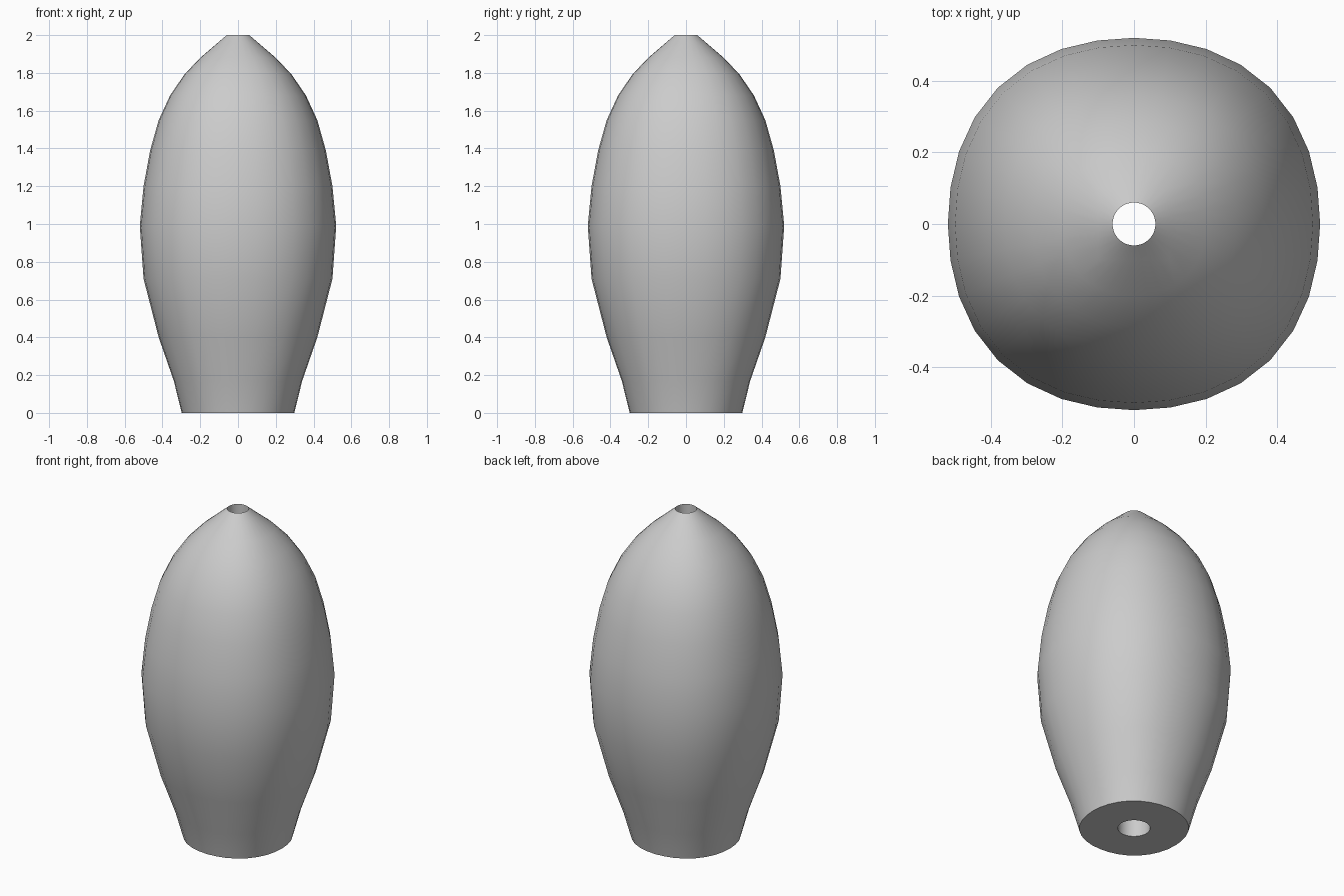
import bpy
import bmesh
from math import cos, sin, pi, radians

SEGMENTS = 32

cube = bpy.data.objects.get("Cube")
if cube:
    bpy.data.objects.remove(cube)

# One plain grey for the whole part
grey = bpy.data.materials.new("plain_grey")
grey.use_nodes = True
colour = (0.6, 0.6, 0.6, 1.0)
grey.diffuse_color = colour
grey.node_tree.nodes["Principled BSDF"].inputs["Base Color"].default_value = colour


def ring(bm, radius, z, squareness=0.0):
    """Ring that swells slightly towards its diagonals."""
    points = []
    for i in range(SEGMENTS):
        a = 2 * pi * i / SEGMENTS
        r = radius * (1 + squareness * sin(2 * a) ** 2)
        points.append(bm.verts.new((r * cos(a), r * sin(a), z)))
    return points


def collar(bm, half_side, rim_radius, slope):
    """Square ring lying on the cone around the top hole."""
    points = []
    for i in range(SEGMENTS):
        a = 2 * pi * i / SEGMENTS
        r = half_side / max(abs(cos(a)), abs(sin(a)))
        points.append(bm.verts.new((r * cos(a), r * sin(a), 2 - slope * (r - rim_radius))))
    return points


def bridge(bm, lower, upper):
    for i in range(SEGMENTS):
        j = (i + 1) % SEGMENTS
        bm.faces.new((lower[i], lower[j], upper[j], upper[i]))


# Outer profile from the base up: radius, height
profile = [(0.298, 0), (0.34, 0.17), (0.42, 0.40), (0.50, 0.71), (0.52, 0.99),
           (0.50, 1.20), (0.465, 1.39), (0.42, 1.55), (0.36, 1.68),
           (0.285, 1.79), (0.20, 1.88)]

bm = bmesh.new()
bore_bottom = ring(bm, 0.09, 0)
rings = [bore_bottom]
rings += [ring(bm, r, z, 0.035 if z else 0.02) for r, z in profile]
rings.append(collar(bm, 0.10, 0.06, 0.86))
rings.append(ring(bm, 0.06, 2.0))

# Flat base, outer wall, pinched collar, then the bore back down
for lower, upper in zip(rings, rings[1:]):
    bridge(bm, lower, upper)
bridge(bm, rings[-1], bore_bottom)
bmesh.ops.recalc_face_normals(bm, faces=bm.faces)

mesh = bpy.data.meshes.new("bored_bulb_body")
bm.to_mesh(mesh)
bm.free()
mesh.materials.append(grey)
body = bpy.data.objects.new("bored_bulb_body", mesh)
bpy.context.scene.collection.objects.link(body)

bpy.ops.object.select_all(action='DESELECT')
body.select_set(True)
bpy.context.view_layer.objects.active = body
bpy.ops.object.shade_smooth_by_angle(angle=radians(35))
